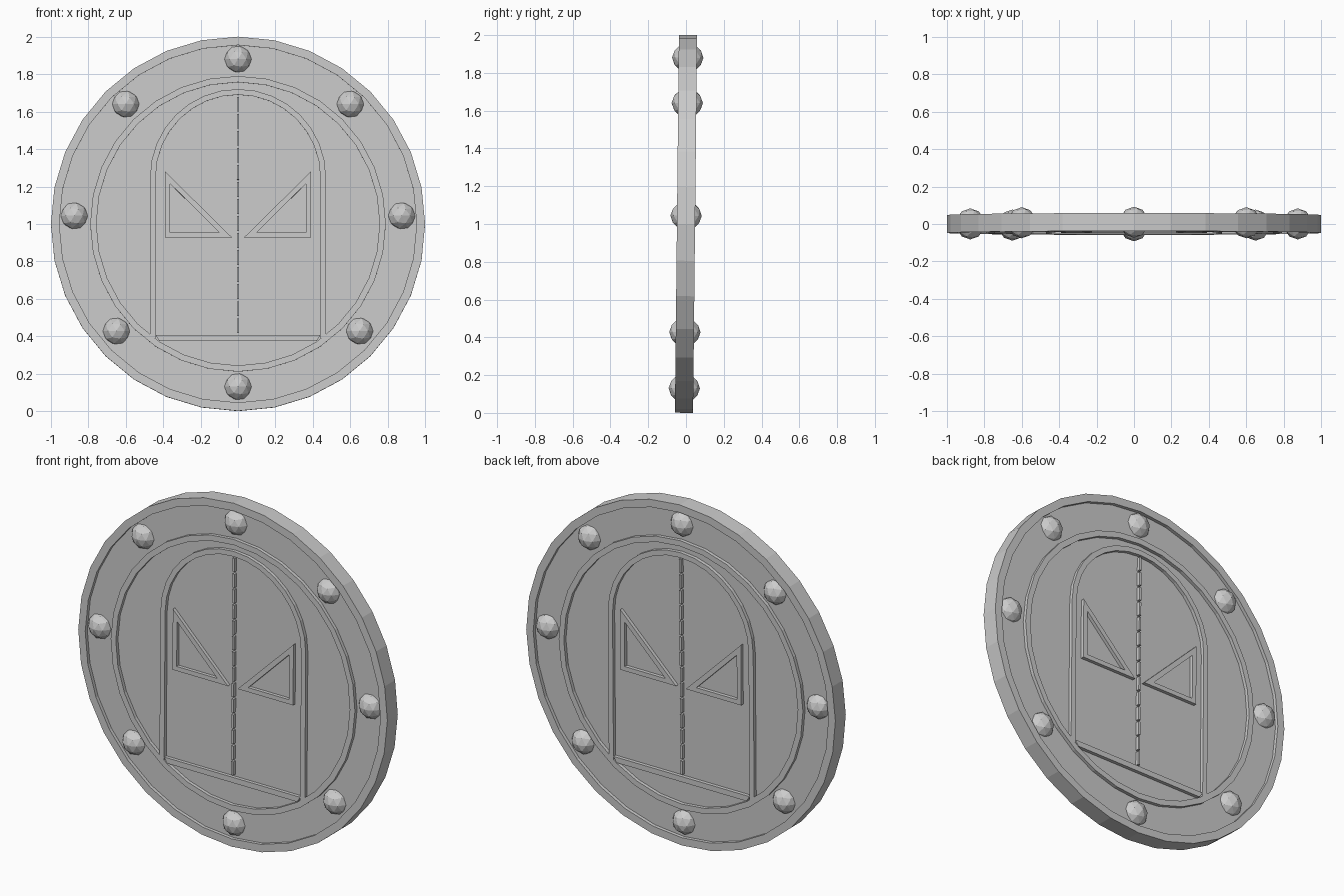
import bpy, bmesh
from math import sin, cos, pi
from mathutils import Matrix, Vector

if "Cube" in bpy.data.objects:
    bpy.data.objects.remove(bpy.data.objects["Cube"])

# whole medallion leans back very slightly about its centre
LEAN = Matrix.Translation((0, 0, 1)) @ Matrix.Rotation(-0.0105, 4, 'X')
FACE, CORE = 0.048, 0.028   # half depth of raised frames / recessed panels


def finish(name, bm):
    bmesh.ops.recalc_face_normals(bm, faces=bm.faces)
    bm.transform(LEAN)
    me = bpy.data.meshes.new(name)
    bm.to_mesh(me)
    bm.free()
    ob = bpy.data.objects.new(name, me)
    bpy.context.collection.objects.link(ob)
    return ob


def band(bm, outer, inner, h=FACE, closed=True):
    """Solid strip between two (x, z) outlines, z measured from the centre."""
    rows = [[bm.verts.new((x, y, z)) for x, z in path]
            for path, y in ((outer, -h), (inner, -h), (inner, h), (outer, h))]
    n = len(outer)
    for i in range(n if closed else n - 1):
        j = (i + 1) % n
        for k in range(4):
            a, b = rows[k], rows[(k + 1) % 4]
            bm.faces.new((a[i], a[j], b[j], b[i]))
    if not closed:
        for e in (0, n - 1):
            bm.faces.new([r[e] for r in rows])


def circle(r, n=32):
    return [(r * cos(2 * pi * i / n), r * sin(2 * pi * i / n)) for i in range(n)]


def arch(r, foot):
    top = [(r * cos(pi * i / 16), 0.25 + r * sin(pi * i / 16)) for i in range(17)]
    return [(r, foot)] + top + [(-r, foot)]


# recessed disc
bm = bmesh.new()
bmesh.ops.create_cone(bm, cap_ends=True, segments=32, radius1=0.975, radius2=0.975,
                      depth=2 * CORE, matrix=Matrix.Rotation(pi / 2, 4, 'X'))
finish("disc_panel", bm)

# outer rim and inner ring
for name, r1, r2 in (("outer_rim", 1.0, 0.955), ("inner_ring", 0.79, 0.757)):
    bm = bmesh.new()
    band(bm, circle(r1), circle(r2))
    finish(name, bm)

# arched door frame and sill
bm = bmesh.new()
band(bm, arch(0.47, -0.59), arch(0.44, -0.613), closed=False)
finish("arch_frame", bm)
bm = bmesh.new()
band(bm, [(-0.44, -0.595), (0.44, -0.595)], [(-0.42, -0.627), (0.42, -0.627)], closed=False)
finish("door_sill", bm)

# triangular window frames
for name, s in (("left_window_frame", -1), ("right_window_frame", 1)):
    bm = bmesh.new()
    band(bm, [(s * 0.39, 0.28), (s * 0.39, -0.073), (s * 0.032, -0.073)],
         [(s * 0.363, 0.215), (s * 0.363, -0.047), (s * 0.1, -0.047)])
    finish(name, bm)

# dashed centre seam
bm = bmesh.new()
N, low, high = 14, -0.59, 0.685
step = (high - low) / N
for i in range(N):
    m = Matrix.Translation((0, 0, low + (i + 0.5) * step)) @ \
        Matrix.Diagonal((0.013, 2 * FACE, step - 0.012, 1))
    bmesh.ops.create_cube(bm, size=1, matrix=m)
finish("door_seam", bm)

# studs on the border
spots = [(0, 0.88), (0, -0.87)]
for x, z in ((0.6, 0.64), (0.875, 0.043), (0.65, -0.573)):
    spots += [(x, z), (-x, z)]
for i, (x, z) in enumerate(spots):
    bm = bmesh.new()
    bmesh.ops.create_icosphere(bm, subdivisions=2, radius=1, matrix=Matrix.Translation((x, 0, z))
                               @ Matrix.Diagonal((0.077, 0.083, 0.077, 1)))
    finish(f"stud_{i + 1}", bm)

# rest exactly on the ground
bpy.context.view_layer.update()
obs = list(bpy.context.collection.objects)
low = min(v.co.z for o in obs for v in o.data.vertices)
for o in obs:
    o.data.transform(Matrix.Translation(Vector((0, 0, -low))))
